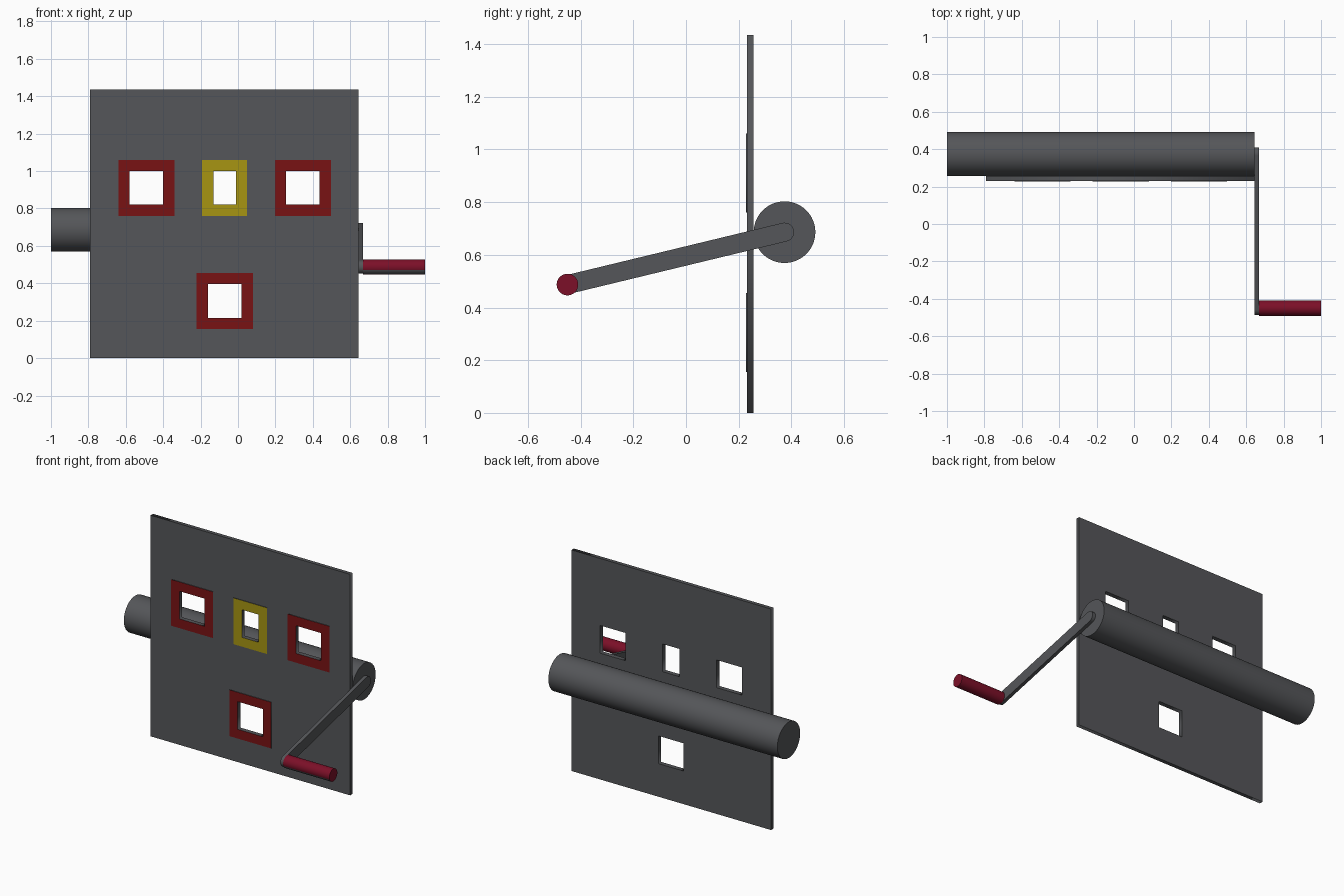
import bpy, math
from mathutils import Matrix

if "Cube" in bpy.data.objects:
    bpy.data.objects.remove(bpy.data.objects["Cube"])


def material(name, color):
    m = bpy.data.materials.new(name)
    m.diffuse_color = (*color, 1)
    m.use_nodes = True
    m.node_tree.nodes["Principled BSDF"].inputs["Base Color"].default_value = m.diffuse_color
    return m


RED = material("red", (0.19, 0.006, 0.007))
YELLOW = material("yellow", (0.39, 0.30, 0.006))
CRIMSON = material("crimson", (0.20, 0.005, 0.021))
GREY = material("dark_grey", (0.09, 0.093, 0.10))


def rect(x0, x1, z0, z1):
    return [(x0, z0), (x1, z0), (x1, z1), (x0, z1)]


def plate(name, loops, depth, matrix, face_mat=None):
    """Flat outline (inner loops become holes) thickened by depth.
    face_mat colours only the front side, edges stay grey."""
    cu = bpy.data.curves.new(name, 'CURVE')
    cu.dimensions, cu.fill_mode, cu.extrude = '2D', 'BOTH', depth / 2
    for loop in loops:
        s = cu.splines.new('POLY')
        s.points.add(len(loop) - 1)
        for p, (x, y) in zip(s.points, loop):
            p.co = (x, y, 0, 1)
        s.use_cyclic_u = True
    ob = bpy.data.objects.new(name, cu)
    bpy.context.collection.objects.link(ob)
    ob.matrix_world = matrix
    bpy.ops.object.select_all(action='DESELECT')
    ob.select_set(True)
    bpy.context.view_layer.objects.active = ob
    bpy.ops.object.convert(target='MESH')
    me = bpy.context.object.data
    me.materials.clear()
    me.materials.append(GREY)
    if face_mat:
        me.materials.append(face_mat)
    for p in me.polygons:
        p.material_index = int(bool(face_mat) and p.center.z > depth * 0.4)


def rod(name, x0, x1, y, z, r, sides, mat):
    """Smooth cylinder along x."""
    bpy.ops.mesh.primitive_cylinder_add(
        vertices=sides, radius=r, depth=x1 - x0,
        location=((x0 + x1) / 2, y, z), rotation=(0, math.pi / 2, 0))
    ob = bpy.context.object
    ob.name = name
    ob.data.materials.append(mat)
    bpy.ops.object.shade_smooth_by_angle(angle=math.radians(30))
    return ob


def upright(y):
    return Matrix.Translation((0, y, 0)) @ Matrix.Rotation(math.pi / 2, 4, 'X')


# Windows: name, outer left, right, bottom, top, colour
B = 0.06
windows = [
    ("left_frame", -0.64, -0.34, 0.76, 1.06, RED),
    ("middle_frame", -0.192, 0.048, 0.76, 1.06, YELLOW),
    ("right_frame", 0.197, 0.497, 0.76, 1.06, RED),
    ("lower_frame", -0.221, 0.079, 0.155, 0.455, RED),
]
holes = [rect(a + B, b - B, c + B, d - B) for _, a, b, c, d, _ in windows]

# Panel with window openings, and the coloured frames on its front
plate("panel", [rect(-0.79, 0.644, 0, 1.435)] + holes, 0.025, upright(0.2435))
for (name, a, b, c, d, mat), hole in zip(windows, holes):
    plate(name, [rect(a, b, c, d), hole], 0.005, upright(0.2295), mat)

# Drum behind the panel
drum_y, drum_z = 0.374, 0.686
grip_y, grip_z = -0.45, 0.487
rod("drum", -1.0, 0.645, drum_y, drum_z, 0.117, 64, GREY)

# Crank arm: round-ended bar from drum axis to grip
dy, dz = grip_y - drum_y, grip_z - drum_z
length, angle, R, N = math.hypot(dy, dz), math.atan2(dz, dy), 0.036, 16
outline = []
for cx, start in ((length, -math.pi / 2), (0, math.pi / 2)):
    for i in range(N + 1):
        t = start + math.pi * i / N
        outline.append((cx + R * math.cos(t), R * math.sin(t)))
axes = Matrix(((0, 0, 1, 0), (1, 0, 0, 0), (0, 1, 0, 0), (0, 0, 0, 1)))
place = Matrix.Translation((0.6565, drum_y, drum_z)) @ axes @ Matrix.Rotation(angle, 4, 'Z')
plate("crank_arm", [outline], 0.023, place)

# Crank grip, with a bare grey strip along its lower front
grip = rod("crank_grip", 0.668, 1.0, grip_y, grip_z, 0.041, 32, CRIMSON)
grip.data.materials.append(GREY)
turn = Matrix.Rotation(math.pi / 2, 3, 'Y')
for p in grip.data.polygons:
    n = turn @ p.normal
    below = math.degrees(math.atan2(-n.z, -n.y))
    if abs(n.x) < 0.5 and 18 < below < 72:
        p.material_index = 1
